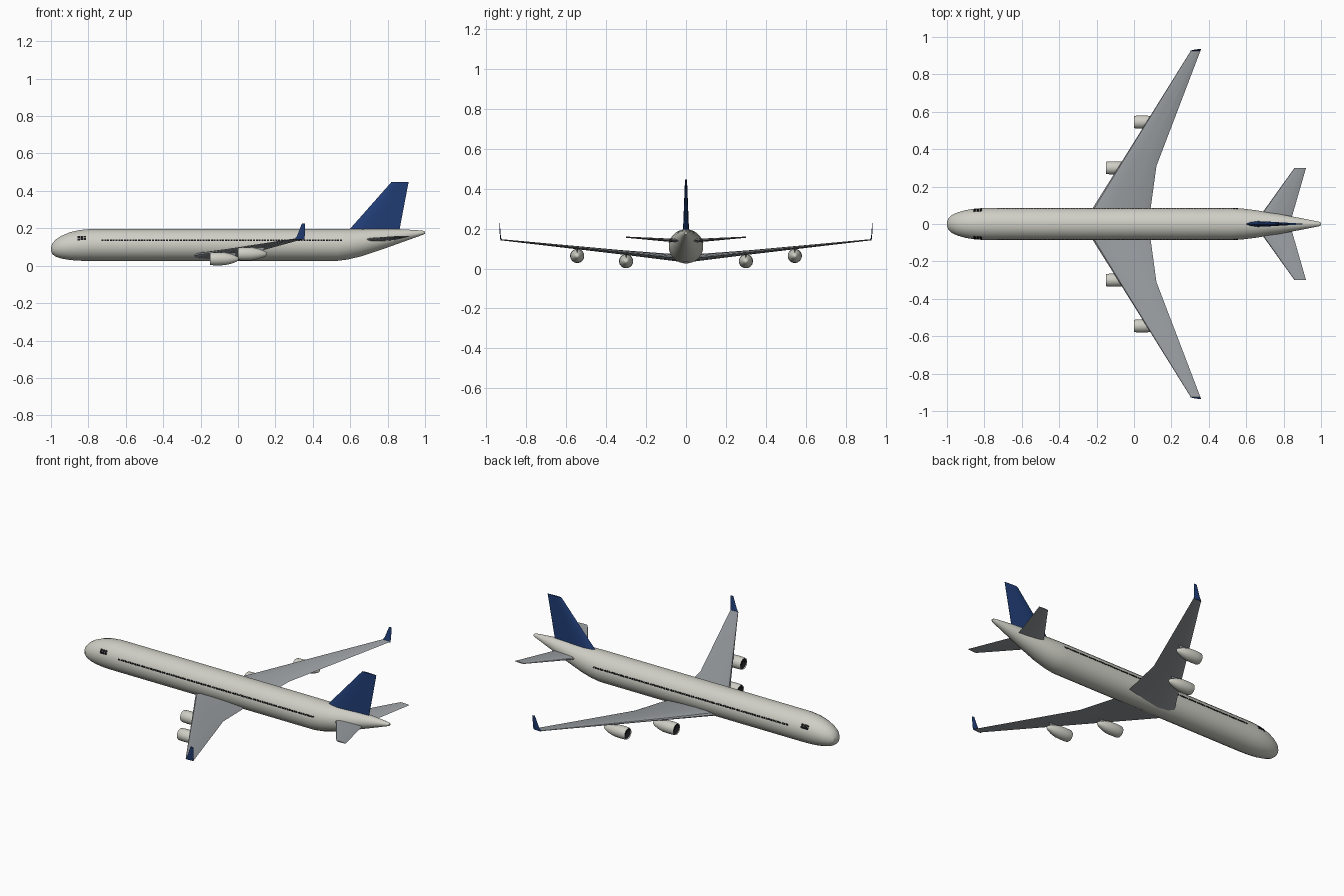
import bpy, bmesh, math
from mathutils import Vector

if "Cube" in bpy.data.objects:
    bpy.data.objects.remove(bpy.data.objects["Cube"])


def material(name, rgb):
    m = bpy.data.materials.new(name)
    m.diffuse_color = (*rgb, 1)
    m.use_nodes = True
    m.node_tree.nodes["Principled BSDF"].inputs["Base Color"].default_value = m.diffuse_color
    return m


BODY = material("off white", (0.62, 0.62, 0.56))
WING = material("wing grey", (0.33, 0.35, 0.37))
BLUE = material("navy blue", (0.015, 0.047, 0.18))
DARK = material("window black", (0.008, 0.008, 0.01))


def finish(bm, name, mat, mirror=False, angle=None):
    bmesh.ops.recalc_face_normals(bm, faces=bm.faces)
    mesh = bpy.data.meshes.new(name)
    bm.to_mesh(mesh)
    bm.free()
    mesh.materials.append(mat)
    ob = bpy.data.objects.new(name, mesh)
    bpy.context.collection.objects.link(ob)
    if angle:
        bpy.ops.object.select_all(action='DESELECT')
        ob.select_set(True)
        bpy.context.view_layer.objects.active = ob
        bpy.ops.object.shade_smooth_by_angle(angle=math.radians(angle))
    if mirror:
        mod = ob.modifiers.new("mirror", 'MIRROR')
        mod.use_axis = (False, True, False)
        mod.use_mirror_merge = False
    return ob


def loft(bm, rings, cap_start=True, cap_end=True):
    rows = [[bm.verts.new(p) for p in ring] for ring in rings]
    n = len(rows[0])
    for a, b in zip(rows, rows[1:]):
        for i in range(n):
            j = (i + 1) % n
            bm.faces.new((a[i], a[j], b[j], b[i]))
    if cap_start:
        bm.faces.new(rows[0])
    if cap_end:
        bm.faces.new(rows[-1])


def ellipse(x, y, z, ry, rz, n):
    return [(x, y + ry * math.cos(2 * math.pi * (i + .5) / n),
             z + rz * math.sin(2 * math.pi * (i + .5) / n)) for i in range(n)]


# Fuselage stations: x, bottom z, top z, half width
STATIONS = [(-1.0, .080, .096, .008), (-.993, .062, .119, .029), (-.975, .048, .140, .047),
            (-.945, .038, .160, .062), (-.90, .030, .179, .075), (-.85, .026, .191, .083),
            (-.79, .025, .197, .087), (.53, .025, .197, .087), (.59, .033, .197, .082),
            (.66, .050, .197, .073), (.78, .090, .197, .053), (.88, .126, .195, .034),
            (.96, .155, .190, .018), (.99, .166, .187, .012), (1.0, .171, .183, .007)]
bm = bmesh.new()
loft(bm, [ellipse(x, 0, (b + t) / 2, w, (t - b) / 2, 24) for x, b, t, w in STATIONS])
finish(bm, "fuselage", BODY, angle=25)


def skin(x, z):
    """Point on the fuselage side at the given length and height."""
    for p, q in zip(STATIONS, STATIONS[1:]):
        if p[0] <= x <= q[0]:
            f = (x - p[0]) / (q[0] - p[0])
            b, t, w = (p[k] + f * (q[k] - p[k]) for k in (1, 2, 3))
            s = (z - (b + t) / 2) / ((t - b) / 2)
            return Vector((x, w * math.sqrt(max(0, 1 - s * s)), z))


def pane(bm, x0, x1, z0, z1):
    corners = [skin(x, z) for x, z in ((x0, z0), (x1, z0), (x1, z1), (x0, z1))]
    loft(bm, [[c + Vector((0, d, 0)) for c in corners] for d in (-.003, .002)])


# Cabin windows along both sides
bm = bmesh.new()
count, start, end = 86, -.73, .56
pitch = (end - start) / count
for i in range(count):
    x = start + i * pitch
    pane(bm, x, x + pitch * .72, .131, .139)
finish(bm, "cabin_windows", DARK, mirror=True)

# Cockpit side windows
bm = bmesh.new()
for i in range(3):
    for j in range(2):
        x, z = -.857 + i * .016 , .136 + j * .012 + i * .001
        pane(bm, x, x + .0135, z, z + .010)
finish(bm, "cockpit_windows", DARK, mirror=True)

# Aerofoil outline: chord fraction, thickness fraction
FOIL = [(0, 0), (.03, .28), (.12, .45), (.35, .5), (.65, .38), (.93, .17), (1, -.03),
        (.65, -.35), (.35, -.5), (.12, -.42), (.03, -.25)]


def flat_section(y, z, x0, x1, t):
    return [(x0 + c * (x1 - x0), y, z + h * t) for c, h in FOIL]


def upright_section(y, z, x0, x1, t):
    half = [(0, 0), (.08, .3), (.25, .5), (.5, .4), (1, .04)]
    ring = half + [(c, -h) for c, h in reversed(half[1:])]
    return [(x0 + c * (x1 - x0), y + h * t, z) for c, h in ring]


# Main wings, swept with a kinked trailing edge
bm = bmesh.new()
loft(bm, [flat_section(.04, .053, -.249, .083, .036),
          flat_section(.31, .080, -.08, .120, .022),
          flat_section(.925, .144, .303, .355, .006)])
finish(bm, "wings", WING, mirror=True, angle=25)

# Winglets
bm = bmesh.new()
loft(bm, [upright_section(.926, .141, .302, .356, .007),
          upright_section(.930, .160, .316, .357, .005),
          upright_section(.934, .227, .342, .359, .003)])
finish(bm, "winglets", BLUE, mirror=True, angle=25)

# Tail fin
bm = bmesh.new()
loft(bm, [upright_section(0, .165, .570, .858, .032),
          upright_section(0, .195, .597, .864, .030),
          upright_section(0, .447, .820, .912, .010)])
finish(bm, "tail_fin", BLUE, angle=25)

# Tailplane
bm = bmesh.new()
loft(bm, [flat_section(.01, .137, .650, .836, .020),
          flat_section(.30, .157, .858, .920, .006)])
finish(bm, "tailplane", WING, mirror=True, angle=25)

# Engines: offset from the inlet, radius; the first points run inside the inlet
NACELLE = [(.030, .027), (.004, .029), (0, .0315), (.006, .034), (.04, .0355), (.08, .034),
           (.115, .026), (.14, .016), (.152, .009), (.155, .004)]
for label, x, y, z in (("inner", -.15, .30, .0365), ("outer", 0.0, .545, .063)):
    bm = bmesh.new()
    loft(bm, [ellipse(x + d, y, z, r, r, 20) for d, r in NACELLE], cap_start=False)
    finish(bm, label + "_engines", BODY, mirror=True, angle=40)
    # Dark inlet lining and fan disc
    bm = bmesh.new()
    loft(bm, [ellipse(x + d, y, z, r, r, 20) for d, r in
              ((.004, .0285), (.028, .0265), (.016, .004))])
    bm.faces.ensure_lookup_table()
    bmesh.ops.delete(bm, geom=[f for f in bm.faces if len(f.verts) == 20
                               and f.calc_center_median().x < x + .01], context='FACES_ONLY')
    finish(bm, label + "_inlets", DARK, mirror=True, angle=40)
    # Pylon joining the engine to the wing
    bm = bmesh.new()
    top = z + .043
    loft(bm, [upright_section(y, z + .015, x + .045, x + .135, .010),
              upright_section(y, top, x + .072, x + .145, .008)])
    finish(bm, label + "_pylons", WING, mirror=True, angle=25)
